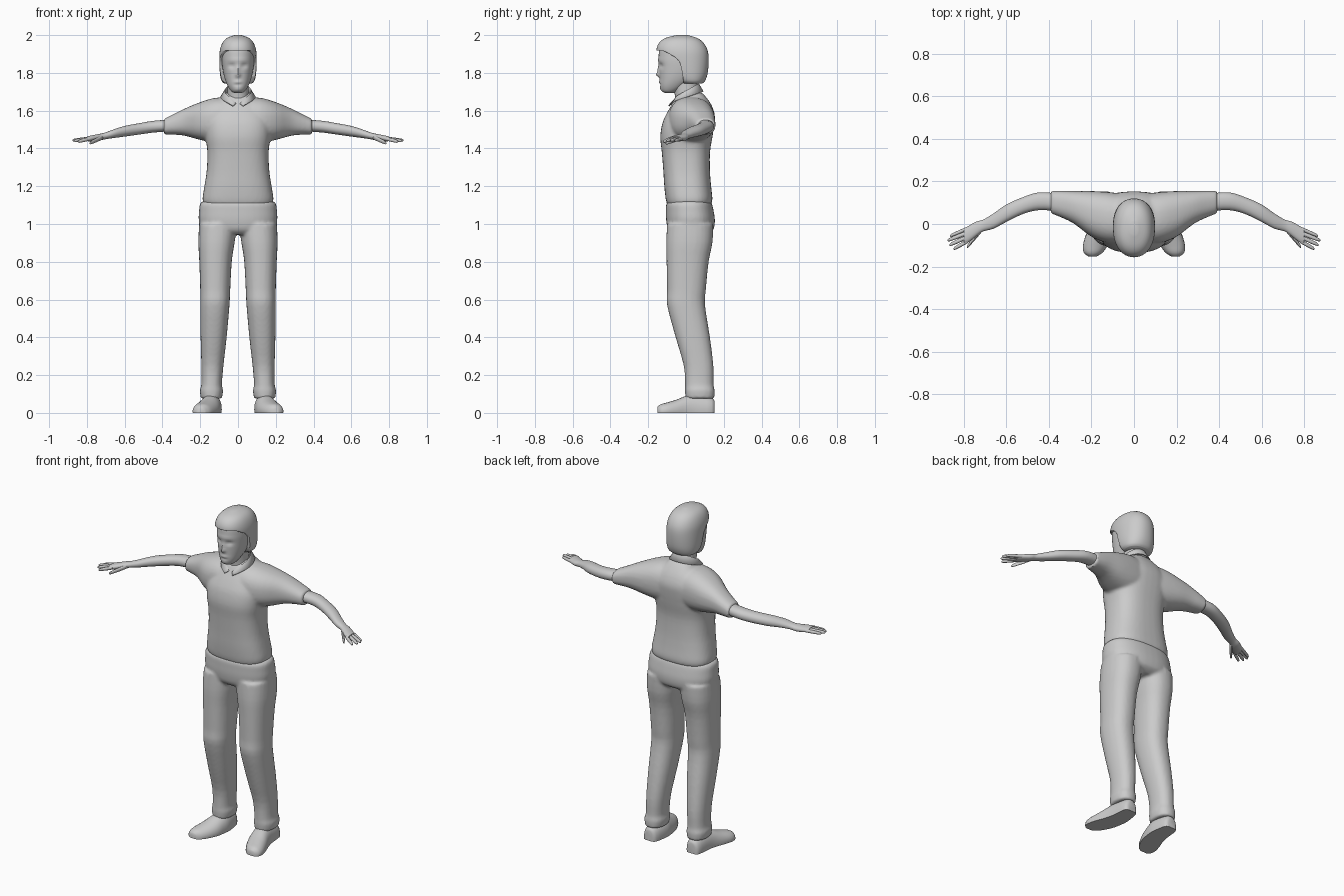
import bpy, bmesh
from math import sin, cos, pi, exp, copysign, radians

if "Cube" in bpy.data.objects:
    bpy.data.objects.remove(bpy.data.objects["Cube"])


def smooth_rows(secs, sub):
    """Catmull-Rom interpolation between cross-sections."""
    rows = []
    for i in range(len(secs) - 1):
        p0, p1 = secs[max(i - 1, 0)], secs[i]
        p2, p3 = secs[i + 1], secs[min(i + 2, len(secs) - 1)]
        for j in range(sub):
            t = j / sub
            rows.append([0.5 * (2 * b + (c - a) * t + (2 * a - 5 * b + 4 * c - d) * t * t
                                + (3 * b - a - 3 * c + d) * t ** 3)
                         for a, b, c, d in zip(p0, p1, p2, p3)])
    return rows + [list(secs[-1])]


def loft(bm, axis, secs, side=1, n=24, p=2.2, sub=3):
    """Skin superellipse sections (t, a0, a1, b0, b1) along an axis."""
    rings = []
    for t, a0, a1, b0, b1 in smooth_rows(secs, sub):
        ring = []
        for k in range(n):
            c, s = cos(2 * pi * k / n), sin(2 * pi * k / n)
            a = (a0 + a1) / 2 + (a1 - a0) / 2 * copysign(abs(c) ** (2 / p), c)
            b = (b0 + b1) / 2 + (b1 - b0) / 2 * copysign(abs(s) ** (2 / p), s)
            x, y, z = {'x': (t, a, b), 'y': (a, t, b), 'z': (a, b, t)}[axis]
            ring.append(bm.verts.new((x * side, y, max(z, 0))))
        rings.append(ring)
    for r, q in zip(rings, rings[1:]):
        for k in range(n):
            bm.faces.new((r[k], r[(k + 1) % n], q[(k + 1) % n], q[k]))
    bm.faces.new(rings[0])
    bm.faces.new(rings[-1])


def sym(secs):
    return [(z, -w, w, y0, y1) for z, w, y0, y1 in secs]


def finish(name, bm, voxel=0, angle=45):
    bmesh.ops.recalc_face_normals(bm, faces=bm.faces[:])
    me = bpy.data.meshes.new(name)
    bm.to_mesh(me)
    bm.free()
    ob = bpy.data.objects.new(name, me)
    bpy.context.collection.objects.link(ob)
    bpy.ops.object.select_all(action='DESELECT')
    ob.select_set(True)
    bpy.context.view_layer.objects.active = ob
    if voxel:  # fuse overlapping lofts into one cloth surface
        m = ob.modifiers.new("fuse", 'REMESH')
        m.mode, m.voxel_size = 'VOXEL', voxel
        bpy.ops.object.modifier_apply(modifier=m.name)
        m = ob.modifiers.new("relax", 'SMOOTH')
        m.factor, m.iterations = 0.5, 4
        bpy.ops.object.modifier_apply(modifier=m.name)
    bpy.ops.object.shade_smooth_by_angle(angle=radians(angle))
    return ob


# Shirt: torso plus two short sleeves
bm = bmesh.new()
loft(bm, 'z', sym([(1.10, .178, -.098, .13), (1.13, .188, -.107, .14), (1.20, .178, -.115, .133),
                   (1.28, .166, -.12, .127), (1.38, .162, -.128, .127), (1.46, .172, -.136, .14),
                   (1.53, .175, -.126, .15), (1.58, .16, -.105, .152), (1.63, .13, -.077, .135),
                   (1.67, .09, -.055, .108), (1.695, .062, -.03, .085)]), n=40, p=2.6)
for s in (1, -1):
    loft(bm, 'x', [(.03, -.09, .14, 1.43, 1.67), (.12, -.09, .15, 1.43, 1.668),
                   (.2, -.06, .155, 1.445, 1.645), (.28, 0, .155, 1.467, 1.612),
                   (.34, .03, .156, 1.473, 1.582), (.392, .05, .155, 1.474, 1.557)],
         s, n=32, p=2.4)
finish("shirt", bm, 0.009)

# Trousers: hips plus two legs
bm = bmesh.new()
loft(bm, 'z', sym([(.945, .15, -.07, .11), (.97, .19, -.095, .145), (1.02, .208, -.105, .153),
                   (1.07, .206, -.106, .146), (1.105, .202, -.105, .138), (1.12, .188, -.095, .13)]),
     n=40, p=2.4)
for s in (1, -1):
    loft(bm, 'z', [(.075, .085, .197, -.002, .15), (.12, .079, .202, -.006, .152),
                   (.15, .085, .194, -.005, .146), (.25, .077, .194, -.012, .145),
                   (.4, .06, .198, -.055, .127), (.57, .045, .2, -.1, .101),
                   (.65, .041, .2, -.1, .105), (.8, .033, .205, -.103, .12),
                   (.9, .018, .21, -.105, .14), (1.0, .005, .206, -.1, .145)], s, n=28, p=2.3)
finish("trousers", bm, 0.009)

# Shoes, arms and hands on both sides
for s, label in ((1, "left"), (-1, "right")):
    bm = bmesh.new()
    loft(bm, 'y', [(.152, .12, .165, -.04, .06), (.135, .1, .185, -.05, .08),
                   (.05, .086, .195, -.06, .098), (0, .09, .207, -.06, .09),
                   (-.05, .1, .226, -.05, .07), (-.1, .123, .24, -.04, .055),
                   (-.135, .148, .236, -.035, .045), (-.152, .175, .215, -.02, .03)], s)
    finish(label + "_shoe", bm)

    bm = bmesh.new()
    loft(bm, 'x', [(.37, .062, .145, 1.49, 1.552), (.45, .065, .148, 1.484, 1.546),
                   (.52, .048, .127, 1.474, 1.534), (.6, .01, .092, 1.463, 1.519),
                   (.66, -.022, .05, 1.455, 1.5), (.71, -.035, .02, 1.447, 1.482),
                   (.74, -.056, .012, 1.44, 1.476), (.78, -.087, -.01, 1.437, 1.468),
                   (.8, -.093, -.025, 1.439, 1.464)], s)
    finish(label + "_arm", bm)

    # fingers and thumb: root x, y, z, tip x, y, z, radius
    bm = bmesh.new()
    for x0, y0, z0, x1, y1, z1, r in ((.785, -.022, 1.452, .865, -.056, 1.442, .009),
                                      (.785, -.042, 1.453, .876, -.077, 1.443, .010),
                                      (.785, -.061, 1.453, .868, -.099, 1.440, .010),
                                      (.780, -.079, 1.452, .848, -.117, 1.436, .010),
                                      (.715, -.025, 1.460, .785, -.108, 1.428, .012)):
        secs = []
        for f, k in ((0, 1), (.5, 1), (.9, .8), (1, .35)):
            x, y, z = (a + (b - a) * f for a, b in ((x0, x1), (y0, y1), (z0, z1)))
            secs.append((x, y - r * k, y + r * k, z - r * k, z + r * k))
        loft(bm, 'x', secs, s, n=10, sub=2)
    finish(label + "_fingers", bm)

# Neck
bm = bmesh.new()
loft(bm, 'z', sym([(1.62, .065, -.06, .08), (1.67, .057, -.057, .066), (1.76, .055, -.075, .06)]))
finish("neck", bm)

# Head: loft with soft bumps for nose, eyes, brow, lips and chin
bm = bmesh.new()
loft(bm, 'z', sym([(1.693, .018, -.108, -.065), (1.703, .036, -.126, -.045), (1.73, .054, -.137, 0),
                   (1.77, .07, -.139, .05), (1.82, .081, -.142, .09), (1.88, .086, -.145, .1),
                   (1.94, .08, -.135, .09), (1.98, .045, -.08, .04)]), n=56, sub=6)
bumps = [(0, 1.79, .011, .012, .016), (0, 1.815, .009, .024, .009), (.033, 1.838, .018, .012, -.011),
         (-.033, 1.838, .018, .012, -.011), (0, 1.868, .05, .011, .003), (0, 1.752, .02, .006, .006),
         (0, 1.737, .02, .005, -.004), (0, 1.712, .02, .012, .004)]
for v in bm.verts:
    if v.co.y < -.05:
        v.co.y -= sum(h * exp(-((v.co.x - x) / sx) ** 2 - ((v.co.z - z) / sz) ** 2)
                      for x, z, sx, sz, h in bumps)
finish("head", bm, angle=60)

# Hair: a cap with the face area cut away
bm = bmesh.new()
loft(bm, 'z', sym([(1.745, .075, -.03, .088), (1.76, .088, -.06, .102), (1.8, .096, -.1, .115),
                   (1.87, .099, -.142, .12), (1.92, .096, -.156, .114), (1.96, .082, -.142, .092),
                   (1.985, .058, -.108, .058), (2.0, .018, -.05, .01)]), n=48, sub=4)
hair = finish("hair", bm)
bm = bmesh.new()
outline = [(-.3, 1.93), (-.12, 1.917), (-.06, 1.885), (-.032, 1.855), (-.02, 1.8), (-.005, 1.7), (-.3, 1.7)]
face = bm.faces.new([bm.verts.new((-.2, y, z)) for y, z in outline])
ext = bmesh.ops.extrude_face_region(bm, geom=[face])['geom']
bmesh.ops.translate(bm, vec=(.4, 0, 0), verts=[g for g in ext if isinstance(g, bmesh.types.BMVert)])
cutter = finish("face_cutter", bm)
bpy.context.view_layer.objects.active = hair
m = hair.modifiers.new("face_opening", 'BOOLEAN')
m.operation, m.object, m.solver = 'DIFFERENCE', cutter, 'EXACT'
bpy.ops.object.modifier_apply(modifier=m.name)
bpy.data.objects.remove(cutter)

# Collar: folded band, open in a V at the front
bm = bmesh.new()
rows, steps = [], 32
for rx, y0, y1, z0, z1, gap, dip in ((.066, -.066, .066, 1.63, 1.70, .1, 0),
                                     (.07, -.07, .068, 1.668, 1.744, .1, .03),
                                     (.093, -.097, .093, 1.642, 1.702, .28, .022)):
    row = []
    for k in range(steps + 1):
        th = gap + (2 * pi - 2 * gap) * k / steps
        f = (1 - cos(th)) / 2
        d = min(th, 2 * pi - th)
        row.append(bm.verts.new((rx * sin(th), y0 + (y1 - y0) * f,
                                 z0 + (z1 - z0) * f - dip * exp(-(d / .5) ** 2))))
    rows.append(row)
for r, q in zip(rows, rows[1:]):
    for k in range(steps):
        bm.faces.new((r[k], r[k + 1], q[k + 1], q[k]))
collar = finish("collar", bm)
collar.modifiers.new("cloth_thickness", 'SOLIDIFY').thickness = .006
